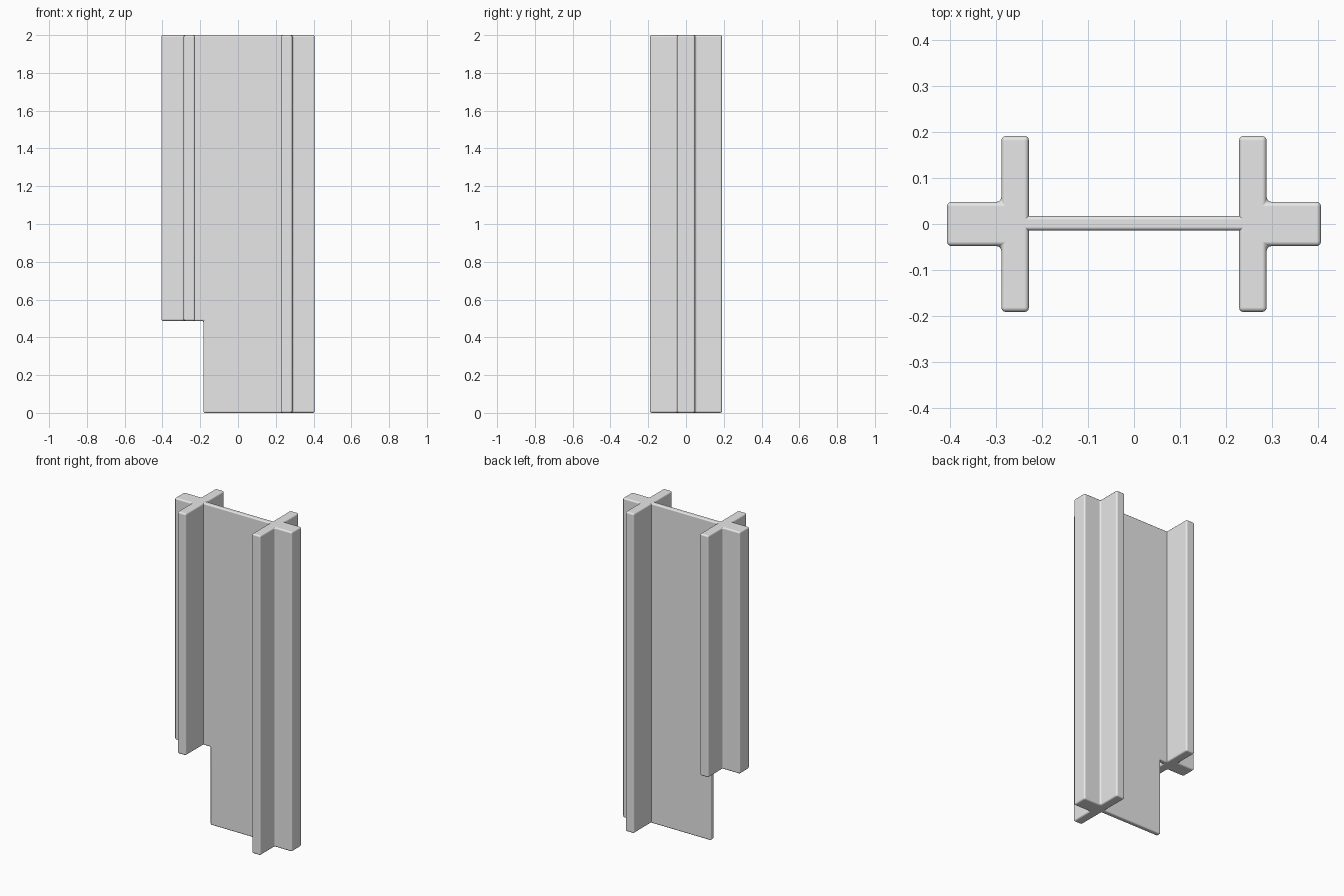
import bpy
import bmesh
from mathutils import Vector

old = bpy.data.objects.get("Cube")
if old:
    bpy.data.objects.remove(old, do_unlink=True)

# Plain grey finish
grey = bpy.data.materials.new("plain_grey")
grey.use_nodes = True
colour = (0.8, 0.8, 0.8, 1.0)
grey.diffuse_color = colour
grey.node_tree.nodes["Principled BSDF"].inputs["Base Color"].default_value = colour


def prism(name, outline, depth, bevel):
    """Extrude a closed outline along a vector and round its edges."""
    bm = bmesh.new()
    base = bm.faces.new([bm.verts.new(p) for p in outline])
    grown = bmesh.ops.extrude_face_region(bm, geom=[base], use_keep_orig=True)
    verts = [g for g in grown["geom"] if isinstance(g, bmesh.types.BMVert)]
    bmesh.ops.translate(bm, verts=verts, vec=Vector(depth))
    bmesh.ops.recalc_face_normals(bm, faces=bm.faces[:])
    for face in bm.faces:
        face.smooth = True
    mesh = bpy.data.meshes.new(name)
    bm.to_mesh(mesh)
    bm.free()
    mesh.materials.append(grey)
    obj = bpy.data.objects.new(name, mesh)
    bpy.context.collection.objects.link(obj)
    mod = obj.modifiers.new("rounded_edges", "BEVEL")
    mod.width = bevel
    mod.segments = 3
    mod.limit_method = "ANGLE"
    mod.harden_normals = True
    return obj


TOP = 2.0
NOTCH = 0.487
INNER, OUTER, END = 0.228, 0.288, 0.406   # post x positions
WING, STUB = 0.191, 0.048                 # half depths in y

# T-shaped posts: wide flange with an outward stub
half = [(INNER, -WING), (OUTER, -WING), (OUTER, -STUB), (END, -STUB)]
section = half + [(x, -y) for x, y in reversed(half)]
for name, side, bottom in (("left_post", 1, 0.0), ("right_post", -1, NOTCH)):
    outline = [(side * x, y, bottom) for x, y in section]
    prism(name, outline, (0, 0, TOP - bottom), 0.01)

# Thin web panel with a notched lower right corner
reach = INNER + 0.015
step = -0.183
web = [(step, 0), (reach, 0), (reach, TOP), (-reach, TOP),
       (-reach, NOTCH), (step, NOTCH)]
prism("web_panel", [(x, -0.014, z) for x, z in web], (0, 0.031, 0), 0.008)
